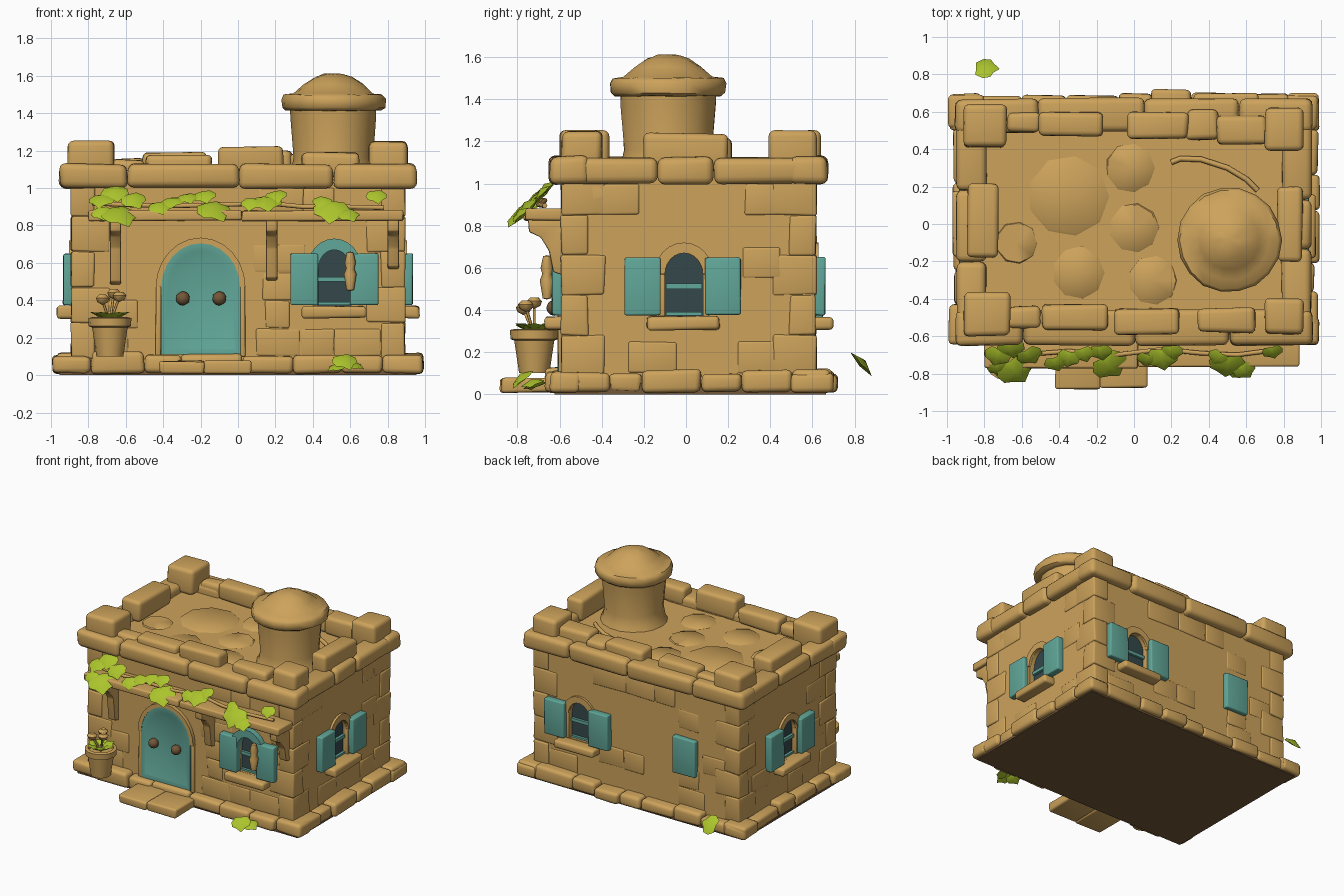
import bpy, bmesh, math, random
from mathutils import Matrix, Vector

if "Cube" in bpy.data.objects:
    bpy.data.objects.remove(bpy.data.objects["Cube"])

random.seed(4)
R = random.uniform


def material(name, rgb):
    m = bpy.data.materials.new(name)
    m.diffuse_color = (*rgb, 1)
    m.use_nodes = True
    m.node_tree.nodes["Principled BSDF"].inputs["Base Color"].default_value = m.diffuse_color
    return m


TAN = material("sandstone", (0.61, 0.365, 0.105))
TEAL = material("teal_paint", (0.12, 0.385, 0.315))
GREEN = material("leaf_green", (0.41, 0.55, 0.025))
BROWN = material("dark_wood", (0.17, 0.095, 0.04))
DARK = material("window_dark", (0.035, 0.065, 0.07))


def finish(name, bm, mat, M=None, angle=40):
    bmesh.ops.recalc_face_normals(bm, faces=bm.faces[:])
    me = bpy.data.meshes.new(name)
    bm.to_mesh(me)
    bm.free()
    if M:
        me.transform(M)
    me.materials.append(mat)
    if angle:
        me.shade_smooth()
        me.set_sharp_from_angle(angle=math.radians(angle))
    ob = bpy.data.objects.new(name, me)
    bpy.context.collection.objects.link(ob)
    return ob


def blocks(name, boxes, mat=TAN, bevel=0.02, jit=0.01, M=None, angle=40):
    """Rounded, slightly crooked boxes given as x0,x1,y0,y1,z0,z1."""
    bm = bmesh.new()
    for b in boxes:
        for v in bmesh.ops.create_cube(bm, size=1)["verts"]:
            v.co = Vector([b[2 * i + (v.co[i] > 0)] + R(-jit, jit) for i in range(3)])
    if bevel:
        bmesh.ops.bevel(bm, geom=bm.edges[:], offset=bevel, segments=3, profile=0.5,
                        affect='EDGES', clamp_overlap=True)
    return finish(name, bm, mat, M, angle)


def prism(name, pts, y0, y1, mat, M=None, inset=0, bevel=0):
    """Outline in x,z extruded from y0 (front) to y1, with optional sunk panel."""
    bm = bmesh.new()
    f = bm.faces.new([bm.verts.new((x, y0, z)) for x, z in pts])
    ext = bmesh.ops.extrude_face_region(bm, geom=[f], use_keep_orig=True)["geom"]
    for v in ext:
        if isinstance(v, bmesh.types.BMVert):
            v.co.y = y1
    bmesh.ops.recalc_face_normals(bm, faces=bm.faces[:])
    if inset:
        bmesh.ops.inset_region(bm, faces=[f], thickness=inset, depth=0)
        bmesh.ops.inset_region(bm, faces=[f], thickness=0.012, depth=-0.005)
    if bevel:
        bmesh.ops.bevel(bm, geom=bm.edges[:], offset=bevel, segments=2, profile=0.5, affect='EDGES')
    return finish(name, bm, mat, M)


def arc(w, zs, zt, n=12):
    return [(w * math.cos(math.pi * i / n), zs + (zt - zs) * math.sin(math.pi * i / n)) for i in range(n + 1)]


def arch(w, z0, zs, zt):
    return [(-w, z0), (w, z0)] + arc(w, zs, zt)


def ring(w, zs, zt, t):
    return arc(w + t, zs, zt + t) + arc(w, zs, zt)[::-1]


def lathe(name, prof, x, y, mat=TAN, n=24, wob=0.0):
    bm = bmesh.new()
    vs = [bm.verts.new((r, 0, z)) for r, z in prof]
    es = [bm.edges.new(p) for p in zip(vs, vs[1:])]
    bmesh.ops.spin(bm, geom=vs + es, axis=(0, 0, 1), cent=(0, 0, 0), angle=2 * math.pi, steps=n)
    bmesh.ops.remove_doubles(bm, verts=bm.verts[:], dist=0.0005)
    for v in bm.verts:
        v.co += Vector((R(-wob, wob), R(-wob, wob), R(-wob, wob)))
    return finish(name, bm, mat, Matrix.Translation((x, y, 0)), 50)


def tube(name, pts, r, mat=TAN):
    cu = bpy.data.curves.new(name, 'CURVE')
    cu.dimensions, cu.bevel_depth, cu.bevel_resolution, cu.use_fill_caps = '3D', r, 2, True
    s = cu.splines.new('POLY')
    s.points.add(len(pts) - 1)
    for p, c in zip(s.points, pts):
        p.co = (*c, 1)
    cu.materials.append(mat)
    ob = bpy.data.objects.new(name, cu)
    bpy.context.collection.objects.link(ob)


LEAF = [(0, -1), (.45, -.6), (.85, -.4), (.95, .1), (.6, .6), (0, .55), (-.6, .6), (-.95, .1), (-.85, -.4), (-.45, -.6)]


def leaves(name, items):
    """Thick, drooping, lobed leaves: (location, size, tilt, roll, turn)."""
    bm = bmesh.new()
    for loc, s, tilt, roll, turn in items:
        M = (Matrix.Translation(loc) @ Matrix.Rotation(turn, 4, 'Z') @ Matrix.Rotation(tilt, 4, 'X')
             @ Matrix.Rotation(roll, 4, 'Z'))
        rim = [M @ Vector((x * s, y * s, -s * (.15 * abs(x) + .3 * (y < 0) * y * y))) for x, y in LEAF]
        rim = [bm.verts.new(p) for p in rim]
        top, low = [bm.verts.new(M @ Vector((0, 0, h * s))) for h in (.2, -.3)]
        for a, b in zip(rim, rim[1:] + rim[:1]):
            bm.faces.new((a, b, top))
            bm.faces.new((b, a, low))
    return finish(name, bm, GREEN, angle=35)


def split(a, b, n):
    c = [a + (b - a) * (i + (R(-.25, .25) if 0 < i < n else 0)) / n for i in range(n + 1)]
    return list(zip(c, c[1:]))


# house body, dark underside and roof deck
X, YF, YB = 0.885, -0.585, 0.61
wall = blocks("house_walls", [(-X, X, YF, YB, 0.05, 1.03)], bevel=0, jit=0, angle=0)
blocks("underside", [(-.955, .955, -.625, .665, 0.0, 0.05)], BROWN, bevel=0, jit=0, angle=0)
blocks("roof_deck", [(-.86, .86, -.56, .58, 1.0, 1.06)], bevel=0, jit=0, angle=0)

# foundation stones and door step
st = [(a, b, -.66 + R(-.015, .015), -.5, .01, .11 + R(-.015, .015)) for a, b in split(-.99, .99, 8)]
st += [(a, b, .5, .70 + R(-.02, .02), .01, .105 + R(-.015, .015)) for a, b in split(-.99, .99, 9)]
for s in (-1, 1):
    for a, b in split(-.64, .69, 6):
        e = sorted((s * .8, s * (.98 + R(-.02, .015))))
        st.append((e[0], e[1], a, b, .01, .105 + R(-.015, .015)))
blocks("foundation_stones", st, bevel=.025, jit=.006)
blocks("door_step", [(-.42, -.18, -.88, -.6, .01, .075), (-.18, .07, -.875, -.6, .01, .075)], bevel=.015, jit=.005)

# corner stones
q = []
for sx in (-1, 1):
    for y, sy in ((YF, -1), (YB, 1)):
        for i in range(5):
            lx, ly = ((.2, .12) if i % 2 else (.12, .2))
            xs = sorted((sx * (X + .008), sx * (X - lx)))
            ys = sorted((y + sy * .008, y - sy * ly))
            q.append((*xs, *ys, .09 + i * .19, .28 + i * .19))
blocks("corner_stones", q, bevel=.012, jit=.005)

# scattered wall stones, barely proud of the plaster
WALLS = [("front", 0, (0, YF), X, .515), ("right", 90, (X, 0), .57, -.01),
         ("back", 180, (0, YB), X, -.49), ("left", -90, (-X, 0), .57, 0)]
for nm, ang, (px, py), half, wc in WALLS:
    M = Matrix.Translation((px, py, 0)) @ Matrix.Rotation(math.radians(ang), 4, 'Z')
    bx = []
    for i in range(6):
        for a, b in split(-half + .12, half - .12, 7 if half > .7 else 4):
            z = .1 + i * .15
            hole = b > wc - .15 and a < wc + .15 and z + .15 > .36 and z < .74
            door = nm == "front" and b > -.46 and a < .06 and z < .72
            if R(0, 1) < .35 and not hole and not door:
                bx.append((a, b, -.005, .05, z, z + .15))
    blocks(nm + "_wall_stones", bx, bevel=.012, jit=.004, M=M)

# windows: recess, dark pane, bars, shutters, arch and sill
for nm, ang, (px, py), half, wc in WALLS:
    M = (Matrix.Translation((px, py, 0)) @ Matrix.Rotation(math.radians(ang), 4, 'Z')
         @ Matrix.Translation((wc, 0, 0)))
    front = nm == "front"
    cut = prism(nm + "_window_cutter", arch(.09, .37, .56, .67), -.1, .05, DARK, M)
    cut.hide_render = True
    cut.display_type = 'WIRE'
    mod = wall.modifiers.new("opening", 'BOOLEAN')
    mod.operation, mod.solver, mod.object = 'DIFFERENCE', 'EXACT', cut
    prism(nm + "_window_pane", arch(.094, .36, .56, .674), .03, .06, DARK, M)
    blocks(nm + "_window_bars", [(-.085, .085, .01, .03, .5, .525), (-.085, .085, .01, .03, .375, .39)],
           TEAL, 0, 0, M)
    w, x0, x1 = (.15, -.235, .085) if front else (.17, -.28, .1)
    blocks(nm + "_shutters", [(x0, x0 + w, -.05, .01, .375, .65), (x1, x1 + w, -.05, .01, .375, .65)],
           TEAL, .01, .003, M)
    if front:
        prism("front_window_arch", ring(.085, .57, .67, .06), -.045, .02, TEAL, M)
    else:
        prism(nm + "_window_arch", ring(.09, .57, .67, .05), -.018, .02, TAN, M)
        blocks(nm + "_window_jambs", [(-.12, -.09, -.012, .02, .37, .57), (.09, .12, -.012, .02, .37, .57)],
               TAN, .005, 0, M)
    blocks(nm + "_window_sill", [(-.175, .17, -.085, .03, .305, .37)], bevel=.018, jit=.005, M=M)
blocks("back_closed_shutter", [(-.53, -.33, YB - .01, YB + .04, .36, .645)], TEAL, .01, .003)

# door with stone arch and two knobs
D = Matrix.Translation((-.2, YF, 0))
prism("door", arch(.213, .11, .47, .708), -.025, .03, TEAL, D, inset=.035)
prism("door_arch", ring(.21, .47, .705, .03), -.028, .02, TAN, D)
blocks("door_jambs", [(-.24, -.212, -.02, .02, .1, .48), (.212, .24, -.02, .02, .1, .48)], bevel=.008, jit=.003, M=D)
for x in (-.295, -.1):
    bm = bmesh.new()
    bmesh.ops.create_icosphere(bm, subdivisions=2, radius=.038)
    finish("door_knob", bm, BROWN, Matrix.Translation((x, -.625, .41)))

# cornice ring
co = []
for a, b in split(-.955, .955, 4):
    co.append((a, b, -.65, -.46, 1.0, 1.13))
for a, b in split(-.955, .955, 4):
    co.append((a, b, .49, .67, 1.0, 1.13))
for s in (-1, 1):
    for a, b in split(-.62, .64, 3):
        co.append((*sorted((s * .95, s * .79)), a, b, 1.0, 1.125))
blocks("cornice", co, bevel=.035, jit=.007)

# battlements: corner blocks, then blocks between
blocks("corner_battlements", [(-.91, -.68, .41, .64, 1.06, 1.25), (.7, .91, .39, .62, 1.06, 1.25),
                              (-.91, -.66, -.6, -.36, 1.06, 1.25), (.7, .91, -.59, -.4, 1.06, 1.25)],
       bevel=.03, jit=.006)
blocks("edge_battlements", [(-.51, -.17, .47, .6, 1.06, 1.19), (-.68, -.5, .49, .6, 1.06, 1.16),
                            (-.04, .29, .46, .6, 1.06, 1.2), (.28, .45, .45, .61, 1.06, 1.18),
                            (.44, .71, .42, .58, 1.06, 1.2), (-.67, -.5, -.56, -.44, 1.06, 1.15),
                            (-.49, -.14, -.57, -.43, 1.06, 1.18), (-.1, .24, -.59, -.45, 1.06, 1.22),
                            (.34, .65, -.58, -.45, 1.06, 1.19), (-.89, -.73, -.18, .22, 1.06, 1.22),
                            (.77, .9, -.2, .2, 1.06, 1.235)], bevel=.028, jit=.008)

# roof flagstones
for x, y, r in ((-.35, .15, .23), (-.02, .3, .14), (.0, -.02, .14), (-.3, -.26, .15), (.1, -.3, .14), (-.63, -.1, .12)):
    lathe("roof_flagstone", [(0, 1.068), (r * .9, 1.066), (r, 1.05)], x, y, n=9, wob=.003)

# roof tower with dome cap, and rope lying behind it
lathe("roof_tower", [(0, 1.615), (.05, 1.61), (.1, 1.592), (.16, 1.555), (.215, 1.505), (.265, 1.5), (.28, 1.475),
                     (.275, 1.43), (.255, 1.415), (.23, 1.415), (.227, 1.37), (.21, 1.16), (.225, 1.09), (.25, 1.04)],
      .51, -.085, n=18, wob=.003)
tube("roof_rope", [(.2, .33, 1.07), (.25, .35, 1.08), (.36, .345, 1.085), (.5, .3, 1.09), (.6, .24, 1.09), (.66, .18, 1.08)], .015)

# awning beam on curved brackets
blocks("awning_beam", [(-.8, .02, -.77, -.57, .825, .88), (.02, .885, -.765, -.57, .825, .88)], bevel=.012, jit=.004)
for x, zb in ((-.655, .48), (.18, .5), (.83, .56)):
    prism("awning_bracket", [(-.57, .83), (-.75, .83), (-.745, .77), (-.69, .745), (-.65, .68), (-.63, zb + .02), (-.57, zb)],
          -.03, .03, TAN, Matrix.Translation((x, 0, 0)) @ Matrix.Rotation(math.pi / 2, 4, 'Z'), bevel=.008)

# vine trailing over the awning: big hanging leaves, small ones behind
tube("vine_stem", [(-.78, -.68, .92), (-.6, -.7, .91), (-.35, -.68, .905), (-.1, -.7, .91), (.15, -.67, .92),
                   (.35, -.69, .9), (.55, -.7, .9), (.78, -.67, .895)], .012)
vine = []
for x, d, s in ((-.635, .035, .11), (-.73, -.04, .075), (-.56, -.04, .075), (-.66, -.08, .08), (-.73, .03, .06),
                (-.42, 0, .065), (-.35, -.03, .065), (-.27, -.05, .06), (-.13, .01, .105), (-.18, -.06, .065),
                (.15, -.03, .09), (.07, -.02, .06), (.2, -.06, .065), (.5, .01, .105), (.59, .04, .065),
                (.45, -.03, .06), (.74, -.06, .06)):
    vine.append(((x, -.745 - d, .905 - d), s, math.radians(R(25, 42)), R(-.5, .5), R(-.3, .3)))
leaves("awning_leaves", vine)

# flower pot
PX, PY = -.685, -.72
lathe("flower_pot", [(0, .1), (.072, .1), (.095, .255), (.113, .262), (.115, .305), (.092, .31), (.085, .285), (0, .28)], PX, PY, n=16)
leaves("pot_leaves", [((PX + .05 * math.cos(t), PY + .05 * math.sin(t), .325), .055, -.5, 0, t + math.pi / 2)
                      for t in [i * math.tau / 6 for i in range(6)]])
for dx, dy, z in ((-.04, -.05, .4), (.02, 0, .43), (.05, -.04, .415)):
    tube("flower_stem", [(PX, PY, .28), (PX + dx, PY + dy, z)], .007)
    lathe("flower", [(0, z - .025), (.03, z - .01), (.038, z + .012), (.02, z + .03), (0, z + .025)], PX + dx, PY + dy, n=7)

# hanging ornament by the front window
lathe("hanging_ornament", [(0, .45), (.02, .455), (.034, .54), (.022, .57), (.03, .6), (.018, .655), (0, .66)], .6, -.66, n=8)

# fallen leaves in front and behind
leaves("ground_leaves", [((.57, -.78, .085), .075, .6, .3, .2), ((.53, -.72, .05), .06, .3, -.8, -.4),
                         ((.62, -.73, .06), .06, .3, .9, .4)])
leaves("back_leaf", [((-.8, .84, .15), .08, -.85, 1.4, .2)])
